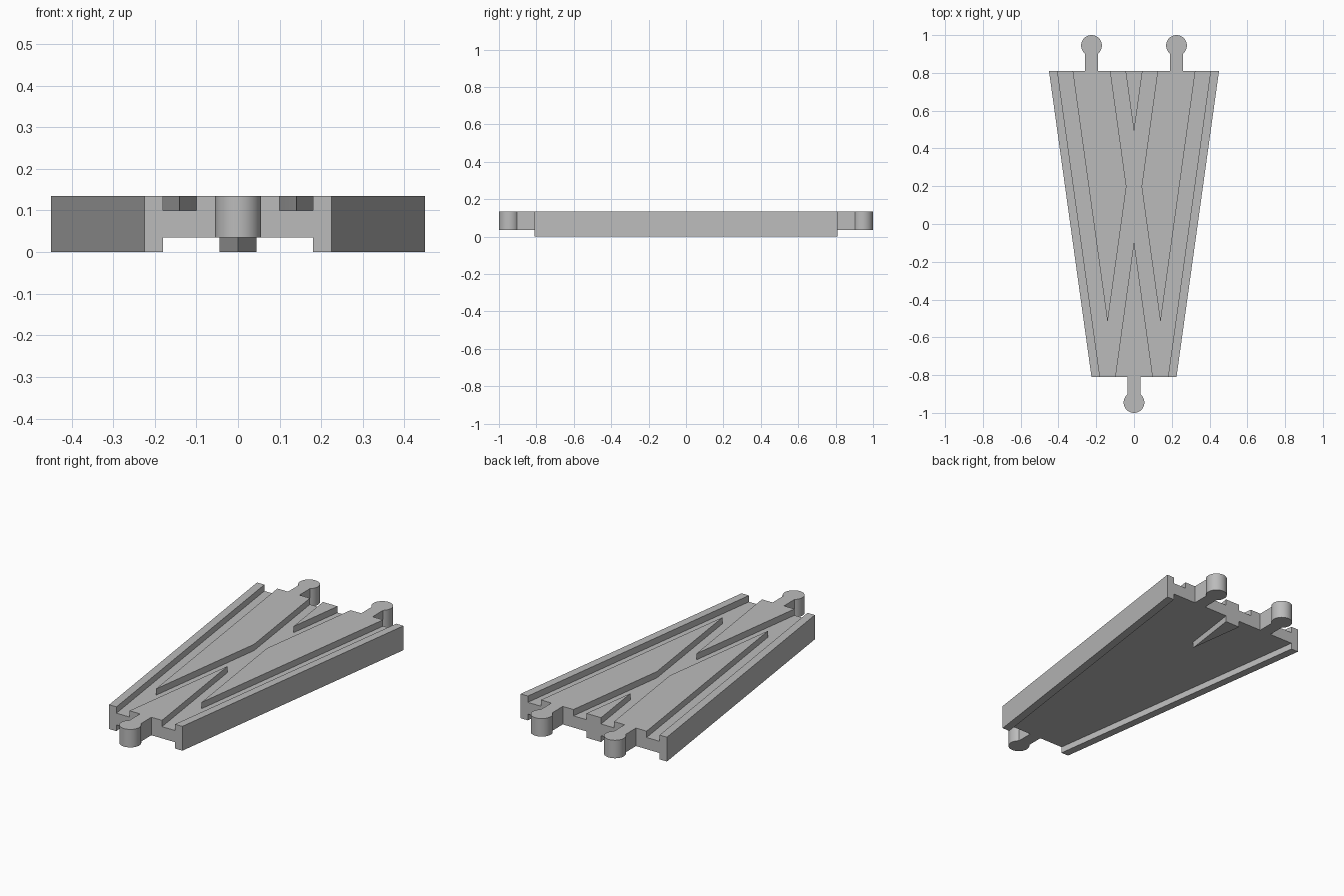
import bpy, bmesh
from math import sin, cos, asin, pi, radians

if "Cube" in bpy.data.objects:
    bpy.data.objects.remove(bpy.data.objects["Cube"])

END, HEIGHT = 0.81, 0.135          # deck half length and height
UNDER, GROOVE = 0.035, 0.1         # underside recess ceiling, groove floor
FRONT_W, SHIFT = 0.225, 0.225      # half width at the front, sideways drift to the back
INNER, OUTER = 0.10, 0.18          # wheel groove edges from the track centre
KNOB_R, NECK = 0.055, 0.035        # connector sizes
KNOB_Y = 1 - KNOB_R


def drift(x, y, side=1):
    """Point on a line that starts at x on the front end and drifts to one side."""
    return (x + side * SHIFT * (y + END) / (2 * END), y)


def prism(name, outline, z0, z1):
    bm = bmesh.new()
    face = bm.faces.new([bm.verts.new((x, y, z0)) for x, y in outline])
    top = bmesh.ops.extrude_face_region(bm, geom=[face])["geom"]
    for v in top:
        if isinstance(v, bmesh.types.BMVert):
            v.co.z = z1
    bmesh.ops.recalc_face_normals(bm, faces=bm.faces)
    mesh = bpy.data.meshes.new(name)
    bm.to_mesh(mesh)
    bm.free()
    obj = bpy.data.objects.new(name, mesh)
    bpy.context.collection.objects.link(obj)
    return obj


def connector(cx, side, steps=36):
    """Neck and round knob outline, counter-clockwise, on the front (-1) or back (1)."""
    gap = asin(NECK / KNOB_R)
    pts = [(NECK, END)]
    for i in range(steps + 1):
        a = -pi / 2 + gap + (2 * pi - 2 * gap) * i / steps
        pts.append((KNOB_R * cos(a), KNOB_Y + KNOB_R * sin(a)))
    pts.append((-NECK, END))
    return [(cx + side * x, side * y) for x, y in pts]


def cut(target, cutter):
    mod = target.modifiers.new("cut", "BOOLEAN")
    mod.operation, mod.solver, mod.object = "DIFFERENCE", "EXACT", cutter
    bpy.context.view_layer.objects.active = target
    bpy.ops.object.modifier_apply(modifier=mod.name)
    bpy.data.objects.remove(cutter)


# Deck with its three connectors as one outline
outline = ([drift(-FRONT_W, -END, -1)] + connector(0, -1)
           + [drift(FRONT_W, -END), drift(FRONT_W, END)]
           + connector(SHIFT, 1) + connector(-SHIFT, 1) + [drift(-FRONT_W, END, -1)])
deck = prism("track_deck", outline, 0, HEIGHT)

# Underside recess, leaving side skirts and a wedge at the back
far = END + 0.3
apex_y = -END + OUTER * 2 * END / SHIFT
recess = [drift(-OUTER, -far, -1), drift(OUTER, -far), drift(OUTER, far),
          drift(-OUTER, far), (0, apex_y), drift(OUTER, far, -1), drift(-OUTER, far, -1)]
cut(deck, prism("recess_cutter", recess, -0.1, UNDER))

# Two diverging tracks, each with a pair of wheel grooves
reach = END + 0.04
for side in (-1, 1):
    for a, b in ((-OUTER, -INNER), (INNER, OUTER)):
        strip = [drift(a, -reach, side), drift(b, -reach, side),
                 drift(b, reach, side), drift(a, reach, side)]
        cut(deck, prism("groove_cutter", strip, GROOVE, HEIGHT + 0.1))

# Plain grey finish
mat = bpy.data.materials.new("plain_grey")
mat.use_nodes = True
grey = (0.5, 0.5, 0.5, 1)
mat.diffuse_color = grey
mat.node_tree.nodes["Principled BSDF"].inputs["Base Color"].default_value = grey
deck.data.materials.clear()
deck.data.materials.append(mat)

# Smooth knobs, sharp edges elsewhere
bpy.ops.object.select_all(action="DESELECT")
deck.select_set(True)
bpy.context.view_layer.objects.active = deck
bpy.ops.object.shade_smooth_by_angle(angle=radians(30))
